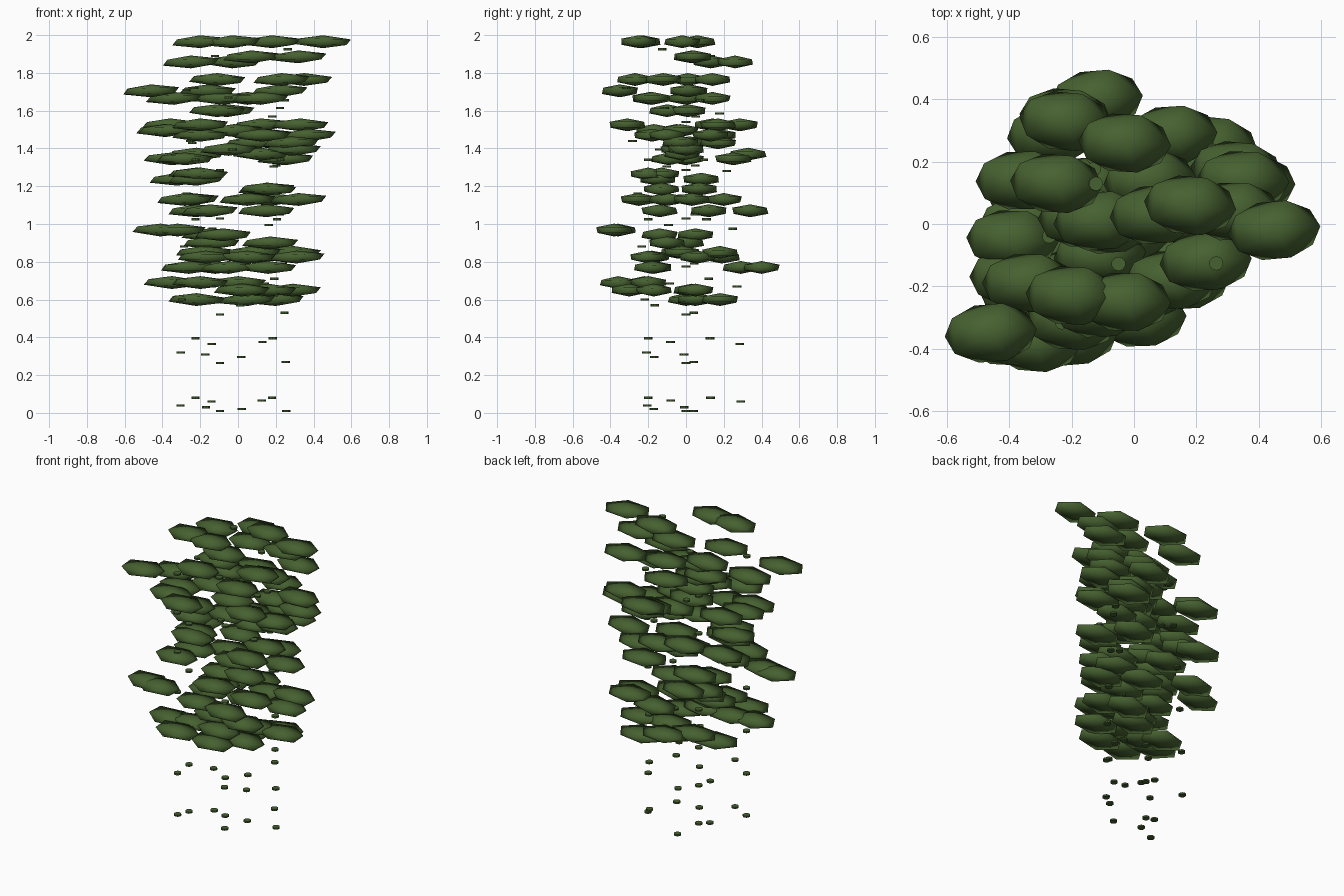
import bpy, bmesh, math, random
from mathutils import Matrix

random.seed(4)
cube = bpy.data.objects.get("Cube")
if cube:
    bpy.data.objects.remove(cube, do_unlink=True)


def make_material(name, colour):
    mat = bpy.data.materials.new(name)
    mat.use_nodes = True
    mat.diffuse_color = colour
    mat.node_tree.nodes["Principled BSDF"].inputs["Base Color"].default_value = colour
    return mat


leaf_green = make_material("leaf green", (0.062, 0.12, 0.03, 1))


def finish(bm, name, smooth):
    """Turn a bmesh into a named, coloured object."""
    mesh = bpy.data.meshes.new(name)
    for face in bm.faces:
        face.smooth = smooth
    bm.to_mesh(mesh)
    bm.free()
    mesh.materials.append(leaf_green)
    obj = bpy.data.objects.new(name, mesh)
    bpy.context.collection.objects.link(obj)
    return obj


def foliage_tier(z, *centres):
    """One tier of leaf pads: flattened icosahedra, long in x, low left tip and high right tip."""
    bm = bmesh.new()
    for x, y in centres:
        yaw = math.radians(random.uniform(-6, 6))
        tilt = math.radians(random.uniform(-2, 2))
        place = (Matrix.Translation((x, y, z))
                 @ Matrix.Rotation(yaw, 4, "Z") @ Matrix.Rotation(tilt, 4, "Y")
                 @ Matrix.Diagonal((0.166, 0.108, 0.034, 1)))
        bmesh.ops.create_icosphere(bm, subdivisions=1, radius=1, matrix=place)
    finish(bm, "foliage_tier", True)


def bud_strand(x, y, base, spacing, lean_x, lean_y):
    """Small flat discs spaced up one invisible stem that bends as it rises."""
    bm = bmesh.new()
    for i in range(7):
        z = base + i * spacing
        bend = (z / 2) ** 2
        spot = Matrix.Translation((x + lean_x * bend, y + lean_y * bend, z))
        bmesh.ops.create_cone(bm, cap_ends=True, segments=10, radius1=0.023,
                              radius2=0.023, depth=0.011, matrix=spot)
    finish(bm, "bud_strand", False)


# Crown
foliage_tier(1.965, (-.2, -.23), (-.03, -.25), (.18, .06), (.45, -.02))
foliage_tier(1.885, (.07, .03), (.32, .04))
foliage_tier(1.858, (-.25, .13), (-.03, .26))
foliage_tier(1.765, (-.11, .01), (.23, -.12), (.35, .14), (-.11, -.27))
# Upper foliage
foliage_tier(1.705, (-.46, -.35), (-.16, .02), (.22, .01))
foliage_tier(1.665, (-.34, -.19), (.05, .14), (.12, -.18), (-.08, 0))
foliage_tier(1.6, (-.11, -.1), (-.06, .01))
foliage_tier(1.525, (-.36, .14), (-.2, -.31), (.12, .285), (.33, .17))
foliage_tier(1.495, (-.39, -.05), (-.38, -.17), (-.02, -.03))
foliage_tier(1.47, (.37, .13), (.15, .17), (-.2, -.18), (.13, -.1))
foliage_tier(1.43, (.28, -.03), (.08, .02), (.2, .17))
# Middle foliage
foliage_tier(1.395, (.29, 0), (-.05, -.04))
foliage_tier(1.37, (-.22, .33), (.12, -.02))
foliage_tier(1.345, (-.35, 0), (.25, .25), (-.28, -.09))
foliage_tier(1.265, (-.2, -.2), (-.22, -.13))
foliage_tier(1.237, (-.32, .08), (-.22, -.15))
foliage_tier(1.185, (.16, -.13), (.15, .07))
foliage_tier(1.13, (-.28, -.25), (.05, -.1), (.32, .03), (.17, .2), (-.25, -.1))
foliage_tier(1.07, (-.22, .34), (-.15, .12), (.15, -.14))
# Lower foliage
foliage_tier(.968, (-.41, -.36), (-.32, -.38))
foliage_tier(.943, (-.15, .05), (-.08, -.14))
foliage_tier(.9, (.17, -.1), (-.14, 0))
foliage_tier(.85, (.29, .18), (-.18, -.04), (.08, -.02))
foliage_tier(.825, (.31, .06), (.05, -.2), (.1, .19), (-.17, -.18))
foliage_tier(.77, (-.26, .29), (-.12, .4), (.16, -.18), (-.05, -.17))
foliage_tier(.69, (-.35, -.22), (-.2, -.36), (0, -.2), (-.2, -.2))
foliage_tier(.65, (.29, .05), (.02, -.3), (.16, -.17), (.1, .03))
foliage_tier(.6, (-.22, 0), (.05, .05), (.2, .18))

# Strands of small buds: foot, first height, spacing, lean at the top
for strand in ((-.225, -.2, .08, .315, 0, 0), (.18, .13, .08, .315, .1, -.08),
               (.125, -.08, .065, .31, .15, -.05), (-.14, .29, .06, .305, .02, -.18),
               (-.305, -.205, .04, .28, .1, -.15), (-.17, -.01, .03, .28, -.14, -.04),
               (.02, -.17, .02, .275, -.1, .06), (-.095, 0, .01, .255, 0, 0),
               (.255, .04, .01, .26, -.12, .02)):
    bud_strand(*strand)
